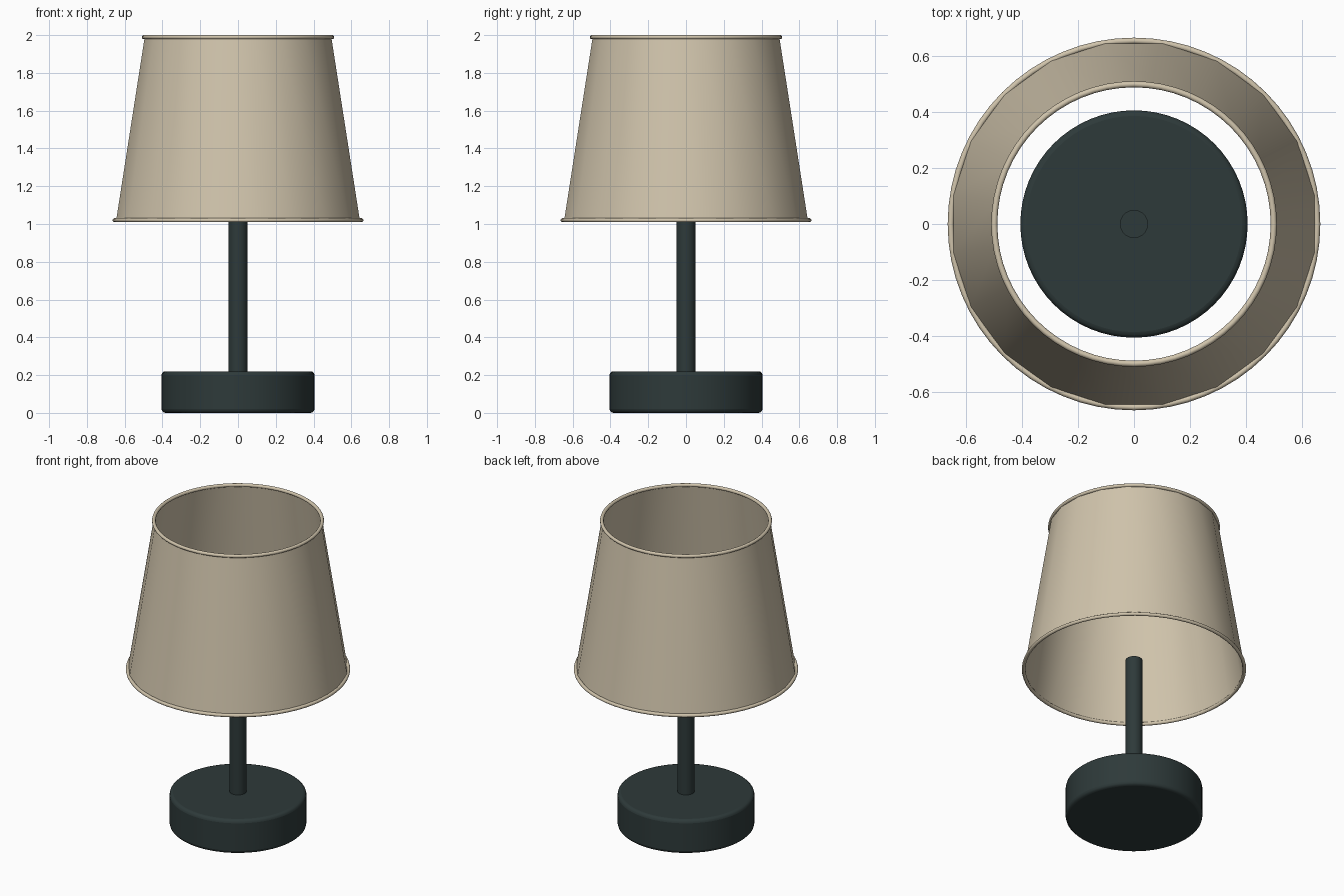
import bpy
import math

cube = bpy.data.objects.get("Cube")
if cube:
    bpy.data.objects.remove(cube, do_unlink=True)


def material(name, color):
    m = bpy.data.materials.new(name)
    m.use_nodes = True
    m.diffuse_color = (*color, 1)
    m.node_tree.nodes["Principled BSDF"].inputs["Base Color"].default_value = (*color, 1)
    return m


linen = material("linen beige", (0.63, 0.55, 0.41))
charcoal = material("dark slate", (0.027, 0.042, 0.042))


def finish(name, mat, angle):
    obj = bpy.context.object
    obj.name = name
    obj.data.materials.append(mat)
    bpy.ops.object.shade_smooth_by_angle(angle=math.radians(angle))
    return obj


def cylinder(name, radius, bottom, top, sides, mat):
    bpy.ops.mesh.primitive_cylinder_add(
        vertices=sides, radius=radius, depth=top - bottom,
        location=(0, 0, (bottom + top) / 2))
    return finish(name, mat, 40)


def rim(name, radius, z):
    bpy.ops.mesh.primitive_torus_add(
        major_segments=64, minor_segments=10, major_radius=radius,
        minor_radius=0.011, location=(0, 0, z))
    return finish(name, linen, 60)


# Weighted foot with a softly rounded edge
base = cylinder("base", 0.405, 0, 0.22, 64, charcoal)
bevel = base.modifiers.new("rounded edge", "BEVEL")
bevel.width = 0.02
bevel.segments = 3
bevel.limit_method = "ANGLE"

# Stem rising into the shade
cylinder("stem", 0.05, 0.2, 1.08, 32, charcoal)

# Open tapered shade
bpy.ops.mesh.primitive_cone_add(
    vertices=20, radius1=0.653, radius2=0.5, depth=0.97,
    end_fill_type="NOTHING", location=(0, 0, 1.505),
    rotation=(0, 0, math.radians(9)))
finish("shade", linen, 40)

# Rolled rims at both openings
rim("lower_rim", 0.653, 1.02)
rim("upper_rim", 0.498, 1.989)
